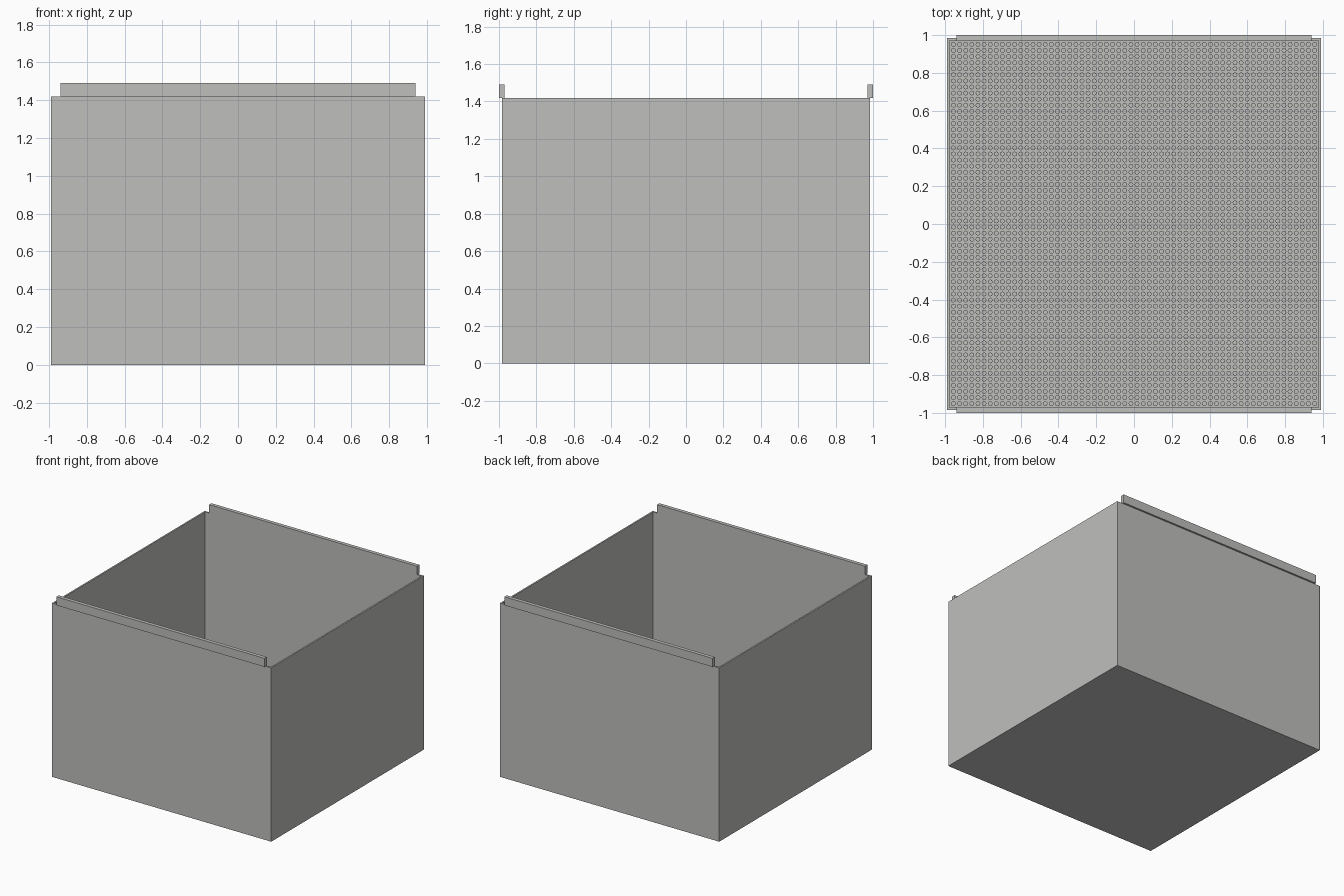
import bpy
import bmesh

cube = bpy.data.objects.get("Cube")
if cube:
    bpy.data.objects.remove(cube, do_unlink=True)

grey = bpy.data.materials.new("warm light grey")
grey.use_nodes = True
color = (0.52, 0.53, 0.51, 1)
grey.diffuse_color = color
grey.node_tree.nodes["Principled BSDF"].inputs["Base Color"].default_value = color

# Main dimensions
HX, HY, TOP = 0.99, 0.985, 1.42
WALL, FLOOR = 0.018, 0.02
STUDS = 60


def make_object(name, bm):
    mesh = bpy.data.meshes.new(name)
    bm.to_mesh(mesh)
    bm.free()
    mesh.materials.append(grey)
    obj = bpy.data.objects.new(name, mesh)
    bpy.context.collection.objects.link(obj)
    return obj


def add_box(bm, low, high):
    verts = bmesh.ops.create_cube(bm, size=1)["verts"]
    for v in verts:
        for i in range(3):
            v.co[i] = high[i] if v.co[i] > 0 else low[i]


# Open box: inset the top face and push it down to the floor
bm = bmesh.new()
add_box(bm, (-HX, -HY, 0), (HX, HY, TOP))
bm.normal_update()
top = max(bm.faces, key=lambda f: f.calc_center_median().z)
bmesh.ops.inset_region(bm, faces=[top], thickness=WALL)
inner = bmesh.ops.extrude_discrete_faces(bm, faces=[top])["faces"][0]
for v in inner.verts:
    v.co.z = FLOOR
make_object("open_box", bm)

# Locating lips along the front and back rims
for name, side in (("front_lip", -1), ("back_lip", 1)):
    bm = bmesh.new()
    ys = sorted((side * 0.97, side * 1.0))
    add_box(bm, (-0.94, ys[0], TOP), (0.94, ys[1], 1.49))
    make_object(name, bm)

# Grid of small eight-sided studs covering the floor
px = 2 * (HX - WALL) / STUDS
py = 2 * (HY - WALL) / STUDS
bm = bmesh.new()
bmesh.ops.create_cone(bm, cap_ends=True, segments=8, radius1=px * 0.4,
                      radius2=px * 0.4, depth=0.012)
bottom = min(bm.faces, key=lambda f: f.calc_center_median().z)
bmesh.ops.delete(bm, geom=[bottom], context='FACES_ONLY')
studs = make_object("floor_studs", bm)
studs.location = (px / 2 - HX + WALL, py / 2 - HY + WALL, FLOOR + 0.006)
for axis, step in (((1, 0, 0), px), ((0, 1, 0), py)):
    mod = studs.modifiers.new("repeat", 'ARRAY')
    mod.count = STUDS
    mod.use_relative_offset = False
    mod.use_constant_offset = True
    mod.constant_offset_displace = [a * step for a in axis]
